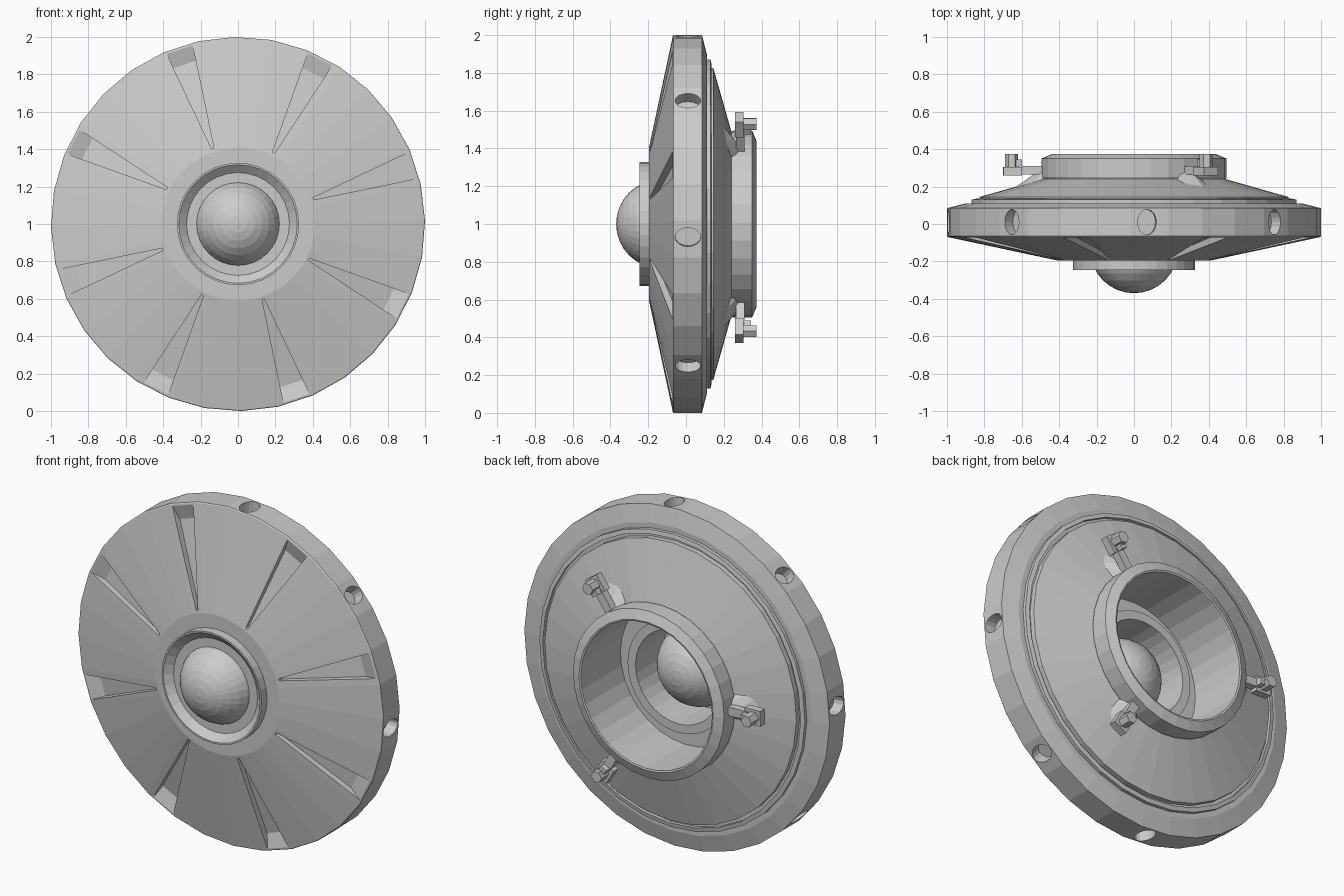
import bpy, bmesh
from math import sin, cos, pi, radians
from mathutils import Matrix, Vector

if "Cube" in bpy.data.objects:
    bpy.data.objects.remove(bpy.data.objects["Cube"])

CENTRE = 1.0
SEG = 32


def polar(r, y, t, ang):
    """Radius, depth and tangential offset at an angle around the y axis."""
    return Vector((r * cos(ang) - t * sin(ang), y,
                   CENTRE + r * sin(ang) + t * cos(ang)))


def finish(name, bm):
    bmesh.ops.recalc_face_normals(bm, faces=bm.faces)
    me = bpy.data.meshes.new(name)
    bm.to_mesh(me)
    bm.free()
    ob = bpy.data.objects.new(name, me)
    bpy.context.collection.objects.link(ob)
    return ob


def lathe(name, profile, seg=SEG):
    """Spin a closed (radius, y) section around the disc axis."""
    bm = bmesh.new()
    rings = [[bm.verts.new(polar(r, y, 0, 2 * pi * i / seg + radians(1)))
              for r, y in profile] for i in range(seg)]
    n = len(profile)
    for i in range(seg):
        a, b = rings[i], rings[(i + 1) % seg]
        for j in range(n):
            k = (j + 1) % n
            bm.faces.new((a[j], a[k], b[k], b[j]))
    return finish(name, bm)


def hull(bm, points, ang):
    """Add a convex solid given in (r, y, t) coordinates."""
    tmp = bmesh.new()
    for p in points:
        tmp.verts.new(polar(*p, ang))
    bmesh.ops.convex_hull(tmp, input=tmp.verts)
    loose = [v for v in tmp.verts if not v.link_faces]
    bmesh.ops.delete(tmp, geom=loose, context='VERTS')
    me = bpy.data.meshes.new("tmp")
    tmp.to_mesh(me)
    tmp.free()
    bm.from_mesh(me)
    bpy.data.meshes.remove(me)


def box(bm, r0, r1, y0, y1, w, ang):
    hull(bm, [(r, y, t) for r in (r0, r1) for y in (y0, y1) for t in (-w, w)], ang)


# Main saucer: front cone, rim, stepped back, rear collar and bore
body = lathe("disc_body", [
    (.30, -.195), (.41, -.195), (.995, -.07), (1.0, -.065), (1.0, .085),
    (.90, .11), (.87, .11), (.87, .13), (.845, .135), (.845, .115),
    (.825, .115), (.825, .145), (.49, .24), (.495, .25), (.495, .35),
    (.44, .373), (.43, .37), (.43, 0), (.30, 0)])

# Cutter: eight tapered grooves on the front
bm = bmesh.new()


def cone_y(r):
    return -.195 + (r - .41) / .585 * .125


for k in range(8):
    pts = []
    for r, w, depth in ((.425, .006, .03), (.90, .063, .04), (.985, .072, .0)):
        for s in (-w, w):
            pts += [(r, cone_y(r) + depth, s), (r, -.3, s)]
    hull(bm, pts, radians(18.5 + 45 * k))
grooves = finish("groove_cutter", bm)

# Cutter: eight oval pockets round the rim
bm = bmesh.new()
for k in range(8):
    hull(bm, [(r, .01 + .068 * cos(2 * pi * i / 16), .05 * sin(2 * pi * i / 16))
              for r in (.93, 1.1) for i in range(16)], radians(-4 + 45 * k))
pockets = finish("pocket_cutter", bm)

for cutter in (grooves, pockets):
    cutter.hide_render = True
    mod = body.modifiers.new("cut", 'BOOLEAN')
    mod.operation = 'DIFFERENCE'
    mod.solver = 'EXACT'
    mod.object = cutter
    bpy.context.view_layer.objects.active = body
    bpy.ops.object.modifier_apply(modifier=mod.name)
    bpy.data.objects.remove(cutter)

# Tube that holds the dome, with a funnel-shaped front lip
lathe("dome_socket", [
    (.327, -.247), (.317, -.247), (.275, -.21), (.22, -.21), (.22, -.18),
    (.275, -.18), (.275, .08), (.327, .08)])

# Ball-shaped dome in the middle
bm = bmesh.new()
bmesh.ops.create_uvsphere(
    bm, u_segments=32, v_segments=16, radius=.235,
    matrix=Matrix.Translation((0, -.135, CENTRE)) @ Matrix.Rotation(pi / 2, 4, 'X'))
finish("centre_dome", bm)

# Three clamps around the rear collar
for n, deg in enumerate((54, 178, -60)):
    ang = radians(deg)
    # Faceted mound on the cone
    bm = bmesh.new()
    pts = [(.57 + .13 * cos(2 * pi * i / 7), .15, .14 * sin(2 * pi * i / 7))
           for i in range(7)]
    pts += [(.47, .28, -.04), (.47, .28, .04), (.53, .27, 0)]
    hull(bm, pts, ang)
    finish(f"clamp_mound_{n}", bm)
    # Arm, cross block and hexagonal bolt
    bm = bmesh.new()
    box(bm, .46, .62, .265, .31, .025, ang)
    box(bm, .60, .70, .26, .305, .045, ang)
    hull(bm, [(.655 + .035 * cos(pi * i / 3), y, .035 * sin(pi * i / 3))
              for y in (.30, .373) for i in range(6)], ang)
    box(bm, .60, .65, .30, .345, .02, ang)
    finish(f"clamp_{n}", bm)
